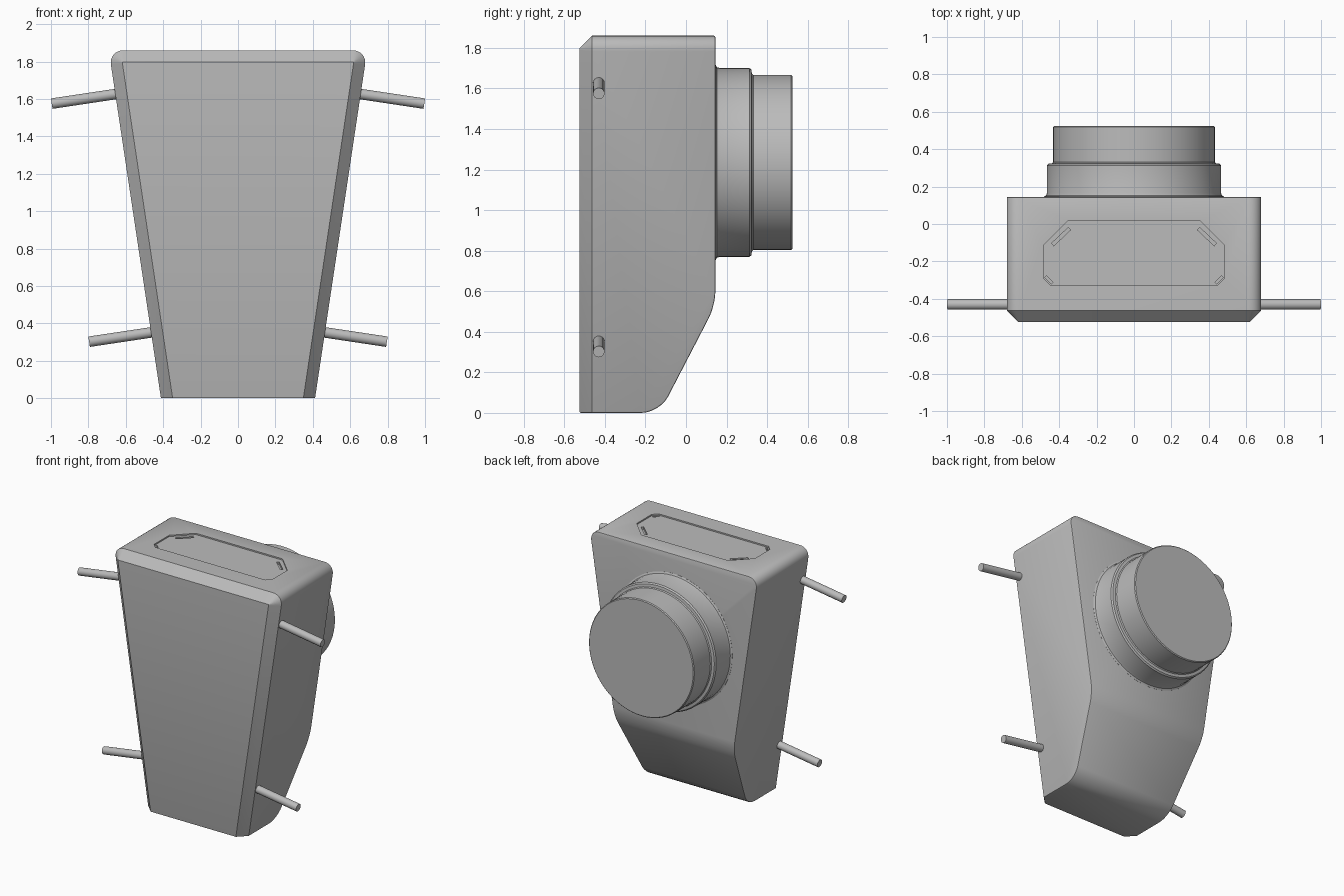
import bpy, bmesh, math
from mathutils import Vector, Matrix

if "Cube" in bpy.data.objects:
    bpy.data.objects.remove(bpy.data.objects["Cube"], do_unlink=True)

grey = bpy.data.materials.new("plain grey")
grey.use_nodes = True
grey.diffuse_color = (0.5, 0.5, 0.5, 1)
grey.node_tree.nodes["Principled BSDF"].inputs["Base Color"].default_value = (0.5, 0.5, 0.5, 1)

FRONT, BACK, TOP = -0.525, 0.145, 1.86


def half_width(z):
    return 0.412 + 0.15 * z


def make_object(name, bm):
    bmesh.ops.recalc_face_normals(bm, faces=bm.faces)
    mesh = bpy.data.meshes.new(name)
    bm.to_mesh(mesh)
    bm.free()
    mesh.materials.append(grey)
    ob = bpy.data.objects.new(name, mesh)
    bpy.context.collection.objects.link(ob)
    return ob


def activate(ob):
    bpy.ops.object.select_all(action='DESELECT')
    ob.select_set(True)
    bpy.context.view_layer.objects.active = ob


def smooth(ob):
    activate(ob)
    bpy.ops.object.shade_smooth_by_angle(angle=math.radians(35))


def bevel(bm, test, width, segments):
    edges = [e for e in bm.edges if test(*[v.co for v in e.verts])]
    bmesh.ops.bevel(bm, geom=edges, offset=width, offset_type='OFFSET', segments=segments,
                    profile=0.5, affect='EDGES', clamp_overlap=False)


def prism(bm, outline, z0, z1):
    """Upright prism over an xy outline."""
    face = bm.faces.new([bm.verts.new((x, y, z0)) for x, y in outline])
    ext = bmesh.ops.extrude_face_region(bm, geom=[face])["geom"]
    bmesh.ops.translate(bm, vec=(0, 0, z1 - z0),
                        verts=[g for g in ext if isinstance(g, bmesh.types.BMVert)])


# Tapered body: side profile spanned between the two slanted walls
profile = [(FRONT, 0), (-0.13, 0), (BACK, 0.53), (BACK, TOP), (FRONT, TOP)]
bm = bmesh.new()
sides = [[bm.verts.new((s * half_width(z), y, z)) for y, z in profile] for s in (-1, 1)]
for side in sides:
    bm.faces.new(side)
for i in range(len(profile)):
    j = (i + 1) % len(profile)
    bm.faces.new([sides[0][i], sides[0][j], sides[1][j], sides[1][i]])
bmesh.ops.recalc_face_normals(bm, faces=bm.faces)


def across(a, b):
    return abs(a.x - b.x) > 0.3 and abs(a.y - b.y) < 0.001


# Rounded lower back, rounded top shoulders, then the flat front chamfer
bevel(bm, lambda a, b: across(a, b) and abs(a.y + 0.13) < 0.001, 0.09, 6)
bevel(bm, lambda a, b: across(a, b) and abs(a.z - 0.53) < 0.001, 0.07, 5)
bevel(bm, lambda a, b: min(a.z, b.z) > TOP - 0.001 and abs(a.y - b.y) > 0.3, 0.078, 8)
bevel(bm, lambda a, b: max(a.y, b.y) < FRONT + 0.001 and max(a.z, b.z) > 0.01, 0.062, 1)
body = make_object("body", bm)

# Softened remaining corners
soft = body.modifiers.new("soft corners", 'BEVEL')
soft.width = 0.007
soft.segments = 2
soft.limit_method = 'ANGLE'
soft.angle_limit = math.radians(60)

# Shallow recess in the top
half = [(0.45, -0.325), (0.485, -0.29), (0.485, -0.115), (0.355, 0.015)]
bm = bmesh.new()
prism(bm, half + [(-x, y) for x, y in reversed(half)], TOP - 0.01, TOP + 0.1)
recess = make_object("recess_cutter", bm)

# Diagonal slots in the corners of the recess
bm = bmesh.new()
for s in (-1, 1):
    for start, end, width in [((0.345, -0.025), (0.435, -0.11), 0.018),
                              ((0.438, -0.316), (0.472, -0.282), 0.012)]:
        a, b = Vector(start), Vector(end)
        d = (b - a).normalized() * width / 2
        n = Vector((-d.y, d.x))
        prism(bm, [(s * p.x, p.y) for p in (a + n, b + n, b - n, a - n)], TOP - 0.03, TOP + 0.1)
slots = make_object("slot_cutter", bm)

activate(body)
for cutter in (recess, slots):
    cutter.hide_render = True
    cut = body.modifiers.new(cutter.name, 'BOOLEAN')
    cut.operation = 'DIFFERENCE'
    cut.solver = 'EXACT'
    cut.object = cutter
for mod in list(body.modifiers):
    bpy.ops.object.modifier_apply(modifier=mod.name)
for cutter in (recess, slots):
    bpy.data.objects.remove(cutter, do_unlink=True)
smooth(body)

# Stepped round barrel on the back
rings = [(0, 0.12), (0.482, 0.12), (0.482, 0.146), (0.47, 0.152), (0.466, 0.165),
         (0.466, 0.312), (0.458, 0.322), (0.438, 0.325), (0.432, 0.332),
         (0.432, 0.519), (0.426, 0.525), (0, 0.525)]
centre = Vector((0, 0, 1.235))
bm = bmesh.new()
verts = [bm.verts.new(centre + Vector((r, y, 0))) for r, y in rings]
edges = [bm.edges.new(pair) for pair in zip(verts, verts[1:])]
bmesh.ops.spin(bm, geom=verts + edges, cent=centre, axis=(0, 1, 0),
               angle=math.tau, steps=64, use_merge=True)
bmesh.ops.remove_doubles(bm, verts=bm.verts, dist=0.0005)
smooth(make_object("back_barrel", bm))

# Four pegs, square to the slanted walls
for level, tip_x, tip_z in (("upper", 0.996, 1.575), ("lower", 0.796, 0.302)):
    for side, s in (("left", 1), ("right", -1)):
        tip = Vector((s * tip_x, -0.43, tip_z))
        out = Vector((s, 0, -0.15)).normalized()
        length = 0.38
        bm = bmesh.new()
        spot = Matrix.Translation(tip - out * length / 2)
        bmesh.ops.create_cone(bm, cap_ends=True, segments=24, radius1=0.028, radius2=0.028,
                              depth=length, matrix=spot @ out.to_track_quat('Z', 'Y').to_matrix().to_4x4())
        smooth(make_object(f"{level}_{side}_peg", bm))
